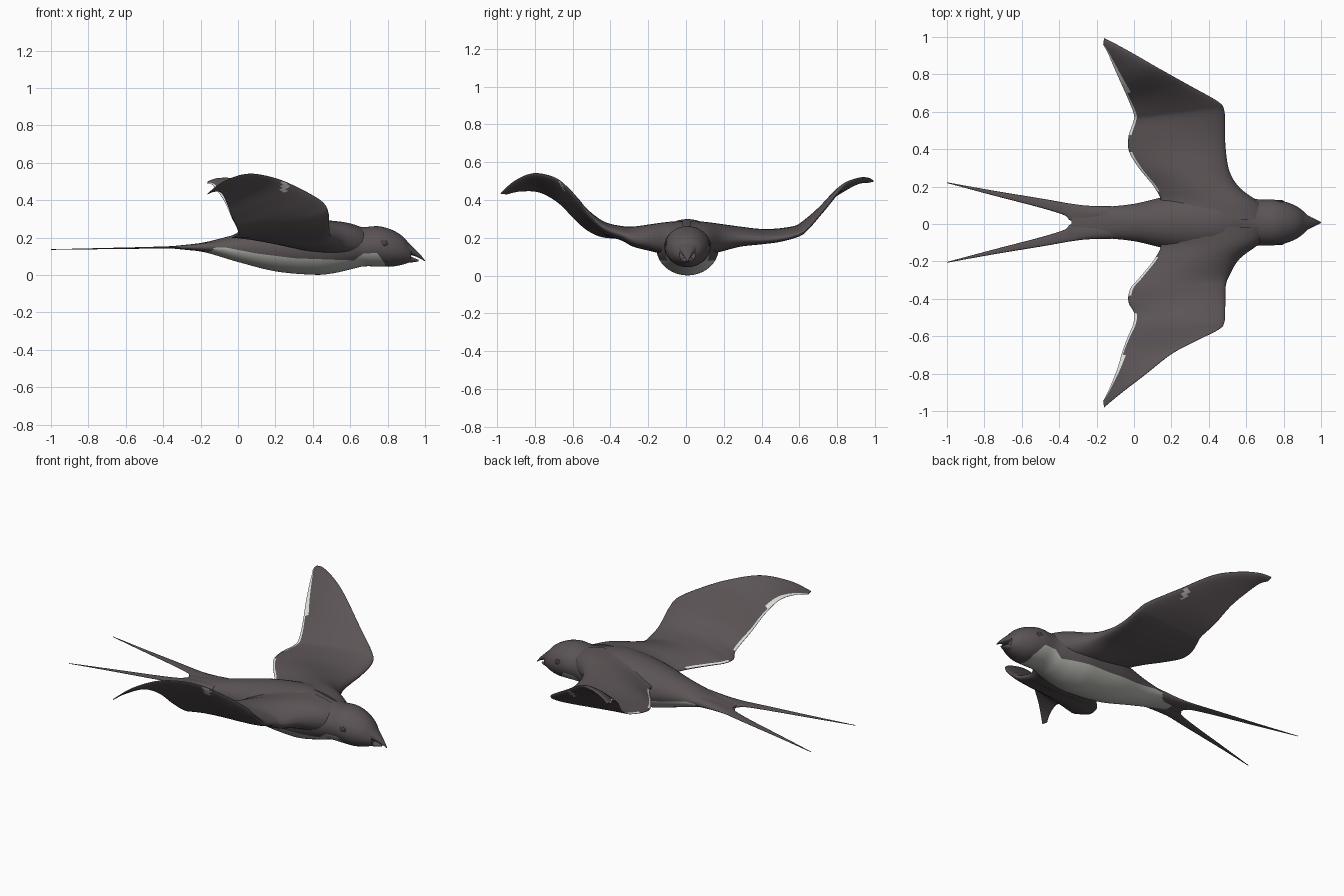
import bpy, bmesh, math
from mathutils import Vector

if "Cube" in bpy.data.objects:
    bpy.data.objects.remove(bpy.data.objects["Cube"])

Y0 = 0.008  # centre line of the body


def material(name, rgb):
    m = bpy.data.materials.new(name)
    m.diffuse_color = (*rgb, 1)
    m.use_nodes = True
    m.node_tree.nodes["Principled BSDF"].inputs["Base Color"].default_value = m.diffuse_color
    return m


DARK = material("dark plumage", (0.105, 0.088, 0.092))
LIGHT = material("pale belly", (0.46, 0.46, 0.43))
RIM = material("pale feather rim", (0.74, 0.77, 0.73))
BEAK = material("beak", (0.095, 0.08, 0.084))
EYE = material("eye", (0.06, 0.05, 0.052))


def smooth_rows(rows, n):
    """Catmull-Rom interpolation through rows of numbers."""
    out = []
    for i in range(len(rows) - 1):
        a, b = rows[max(i - 1, 0)], rows[i]
        c, d = rows[i + 1], rows[min(i + 2, len(rows) - 1)]
        for k in range(n):
            t = k / n
            out.append([0.5 * (2 * q + (r - p) * t + (2 * p - 5 * q + 4 * r - s) * t * t
                               + (3 * q - p - 3 * r + s) * t ** 3)
                        for p, q, r, s in zip(a, b, c, d)])
    out.append(list(rows[-1]))
    return out


def loft(name, rings, mats, rule=None):
    """Closed skin through rings of points; rule(ring, segment, centre) gives the material."""
    bm = bmesh.new()
    vs = [[bm.verts.new(p) for p in ring] for ring in rings]
    n = len(rings[0])
    for i in range(len(vs) - 1):
        for j in range(n):
            k = (j + 1) % n
            f = bm.faces.new((vs[i][j], vs[i][k], vs[i + 1][k], vs[i + 1][j]))
            f.smooth = True
            if rule:
                f.material_index = rule(i, j, f.calc_center_median())
    bm.faces.new(vs[0])
    bm.faces.new(vs[-1])
    bmesh.ops.recalc_face_normals(bm, faces=bm.faces)
    me = bpy.data.meshes.new(name)
    bm.to_mesh(me)
    bm.free()
    for m in mats:
        me.materials.append(m)
    ob = bpy.data.objects.new(name, me)
    bpy.context.collection.objects.link(ob)
    return ob


def oval_rings(rows, n, segs, edge=None):
    """Rows of x, centre y, top z, bottom z, half width become oval rings.
    With edge(x), the second half of each ring lies below that height."""
    rings = []
    for x, y, top, bot, w in smooth_rows(rows, n):
        zc, h, half = (top + bot) / 2, (top - bot) / 2, segs // 2
        a0 = math.asin(max(-.97, min(.9, (edge(x) - zc) / h))) if edge else 0
        angles = [a0 + (math.pi - 2 * a0) * s / half for s in range(half)]
        angles += [math.pi - a0 + (math.pi + 2 * a0) * s / half for s in range(half)]
        rings.append([(x, Y0 + y + w * math.cos(a), zc + h * math.sin(a)) for a in angles])
    return rings


# Body and head, pale below
BODY = [(-.335, 0, .155, .142, .055), (-.18, 0, .175, .122, .08), (0, 0, .22, .07, .10),
        (.2, 0, .27, .02, .145), (.4, 0, .298, .002, .165), (.5, 0, .291, .008, .16),
        (.6, 0, .268, .03, .14), (.67, 0, .257, .046, .123), (.75, 0, .261, .046, .122),
        (.82, 0, .243, .045, .108), (.88, 0, .207, .056, .08), (.925, 0, .155, .07, .043)]
EDGE = [(-.4, .14), (-.22, .142), (-.07, .148), (.1, .115), (.3, .09), (.62, .078),
        (.67, .115), (.745, .118), (.785, .06), (1, .06)]


def belly_edge(x):
    for (xa, za), (xb, zb) in zip(EDGE, EDGE[1:]):
        if xa <= x <= xb:
            return za + (zb - za) * (x - xa) / (xb - xa)


loft("body", oval_rings(BODY, 8, 56, belly_edge), [DARK, LIGHT],
     lambda i, j, c: int(j >= 28 and -.24 < c.x < .785))

# Slightly open hooked beak
loft("upper_beak", oval_rings([(.90, 0, .183, .11, .055), (.94, 0, .145, .103, .032),
                               (.975, 0, .11, .088, .015), (1, 0, .078, .073, .003)], 4, 16), [BEAK])
loft("lower_beak", oval_rings([(.90, 0, .112, .065, .045), (.94, 0, .092, .069, .024),
                               (.966, 0, .081, .073, .006)], 4, 16), [BEAK])

# Forked tail and eyes, one per side
for side, label in ((1, "left"), (-1, "right")):
    prong = [(-.12, .045, .18, .12, .042), (-.25, .047, .165, .132, .043), (-.34, .056, .156, .141, .045),
             (-.37, .072, .154, .142, .034), (-.5, .104, .150, .141, .025), (-.75, .157, .144, .138, .013),
             (-1, .213, .138, .135, .002)]
    loft(label + "_tail_feather", oval_rings([(x, side * y, t, b, w) for x, y, t, b, w in prong], 4, 12), [DARK])
    bpy.ops.mesh.primitive_uv_sphere_add(segments=16, ring_count=8, location=(.78, Y0 + side * .113, .17))
    eye = bpy.context.object
    eye.name = label + "_eye"
    eye.scale = (.021, .008, .016)
    eye.data.materials.append(EYE)
    bpy.ops.object.shade_smooth()

# Wings: leading edge xyz, trailing edge xyz (y measured outwards), then thickness
ROOT = [(.74, .02, .165, .06, .02, .185, .19), (.675, .105, .178, .14, .11, .19, .165),
        (.565, .19, .187, .11, .19, .192, .135), (.51, .28, .192, .03, .29, .197, .10)]
LEFT = [(.49, .40, .19, -.025, .38, .20), (.487, .50, .197, -.03, .46, .21),
        (.483, .60, .222, -.005, .54, .225), (.45, .65, .26, 0, .58, .245),
        (.30, .735, .36, -.03, .66, .30), (.13, .83, .472, -.07, .75, .39),
        (0, .905, .51, -.11, .84, .45), (-.10, .96, .515, -.14, .91, .485),
        (-.16, .99, .50, -.165, .955, .49)]
RIGHT = [(.49, .34, .215, -.02, .35, .20), (.488, .44, .255, -.03, .42, .20),
         (.483, .53, .335, 0, .48, .215), (.45, .57, .39, -.005, .54, .25),
         (.33, .63, .46, -.03, .60, .305), (.20, .70, .515, -.06, .68, .385),
         (.06, .81, .538, -.09, .78, .44), (-.07, .91, .50, -.13, .88, .445),
         (-.16, .985, .435, -.165, .95, .43)]
THICK = [.074, .062, .052, .048, .042, .034, .025, .016, .006]
CHORD = [0, .01, .03, .06, .09, .12, .15, .18, .22, .28, .35, .45, .55, .67, .8, .9, .97, 1]


def wing(name, outer, side, spot):
    rows = ROOT + [r + (t,) for r, t in zip(outer, THICK)]
    rings = []
    for r in smooth_rows(rows, 8):
        lead, trail = Vector(r[:3]), Vector(r[3:6])
        up, low = [], []
        for t in CHORD:
            p = lead.lerp(trail, t)
            p.y = Y0 / 2 + p.y * side
            p.z += .12 * t * (1 - t) * (trail - lead).length
            h = Vector((0, 0, r[6] / 2 * (math.sqrt(t) * (1 - t) / .385 + .05)))
            up.append(p + h)
            low.append(p - h)
        rings.append(up + low[::-1])
    n = len(CHORD)

    # Pale rim on the upper trailing edge (wider near the tip) and a small pale spot underneath
    def rule(i, j, c):
        y = abs(c.y)
        if j == n - 2 or (j == n - 3 and y > .7):
            return 2 * int(.17 < y < .38 or y > .48)
        return int(n <= j < 2 * n - 1 and math.hypot(c.x - spot[0], y - spot[1]) < .021)

    loft(name, rings, [DARK, LIGHT, RIM], rule)


wing("left_wing", LEFT, 1, (.25, .74))
wing("right_wing", RIGHT, -1, (.25, .66))
